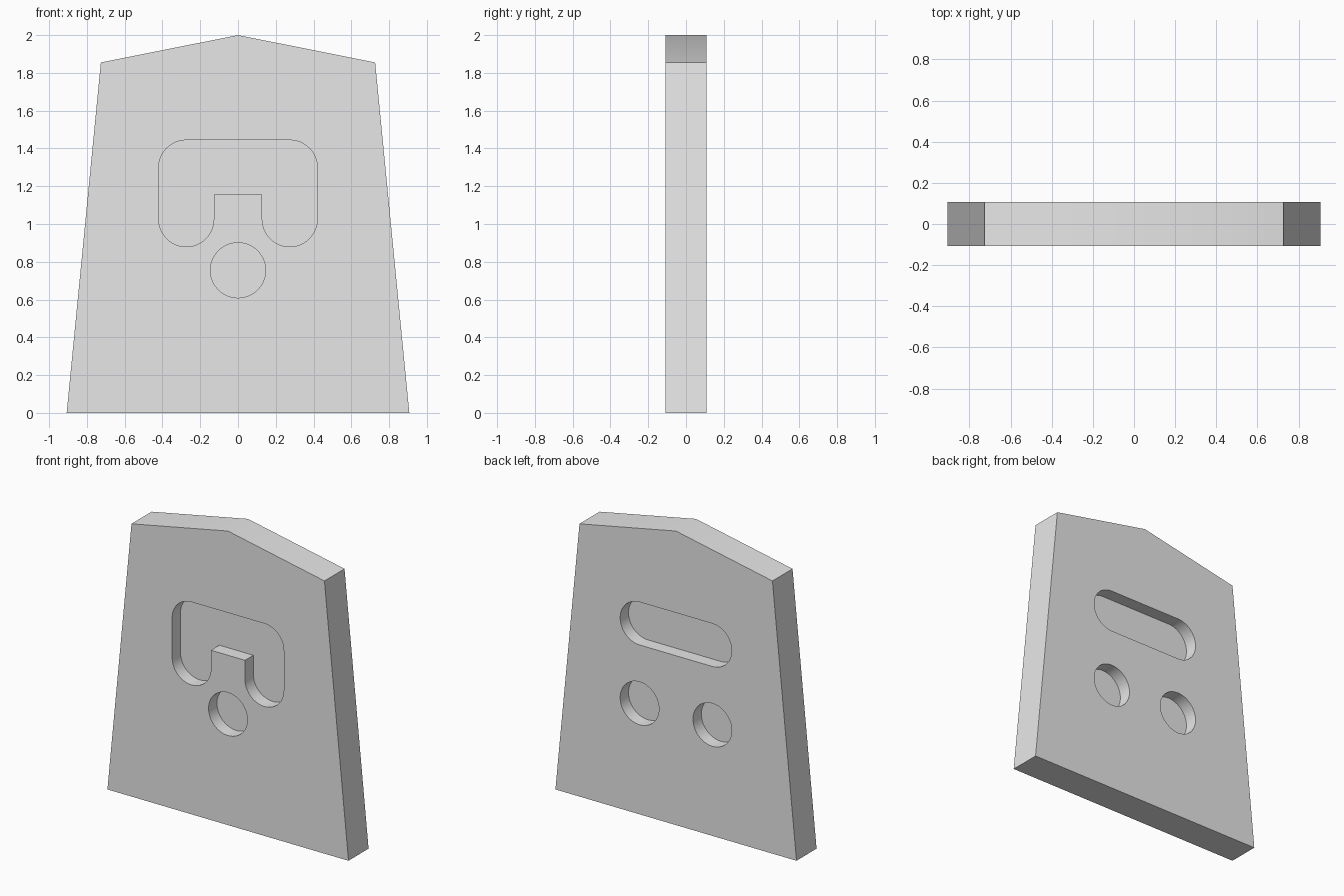
import bpy
import bmesh
from math import cos, sin, radians

cube = bpy.data.objects.get("Cube")
if cube:
    bpy.data.objects.remove(cube, do_unlink=True)

HALF = 0.108    # half the slab thickness
DEPTH = 0.09    # depth of every recess
R = 0.146       # radius of rounded ends and round recesses

grey = bpy.data.materials.new("plain grey")
grey.use_nodes = True
colour = (0.8, 0.8, 0.8, 1)
grey.diffuse_color = colour
grey.node_tree.nodes["Principled BSDF"].inputs["Base Color"].default_value = colour


def arc(cx, cz, start, end, steps=24):
    """Points of an arc in the x-z plane, angles in degrees."""
    angles = [radians(start + (end - start) * i / steps) for i in range(steps + 1)]
    return [(cx + R * cos(a), cz + R * sin(a)) for a in angles]


def prism(name, outline, y0, y1):
    """Extrude an x-z outline from y0 to y1."""
    bm = bmesh.new()
    face = bm.faces.new([bm.verts.new((x, y0, z)) for x, z in outline])
    moved = bmesh.ops.extrude_face_region(bm, geom=[face], use_keep_orig=True)["geom"]
    verts = [v for v in moved if isinstance(v, bmesh.types.BMVert)]
    bmesh.ops.translate(bm, verts=verts, vec=(0, y1 - y0, 0))
    bmesh.ops.recalc_face_normals(bm, faces=bm.faces)
    mesh = bpy.data.meshes.new(name)
    bm.to_mesh(mesh)
    bm.free()
    mesh.materials.append(grey)
    obj = bpy.data.objects.new(name, mesh)
    bpy.context.collection.objects.link(obj)
    return obj


def circle(cx, cz):
    return arc(cx, cz, 0, 360, 48)[:-1]


# Tapered slab with a shallow peak
slab = prism("slab", [(-0.907, 0), (0.907, 0), (0.726, 1.855), (0, 2), (-0.726, 1.855)],
             -HALF, HALF)

# Front recesses: two-legged arch above a round hole
leg_x, corner_z, leg_z = 0.274, 1.298, 1.026
arch = (arc(leg_x, corner_z, 0, 90) + arc(-leg_x, corner_z, 90, 180)
        + arc(-leg_x, leg_z, 180, 360)
        + [(R - leg_x, 1.155), (leg_x - R, 1.155)]
        + arc(leg_x, leg_z, 180, 360))
front = [arch, circle(0, 0.755)]

# Back recesses: wide slot above two round holes
slot = arc(leg_x, corner_z, -90, 90) + arc(-leg_x, corner_z, 90, 270)
back = [slot, circle(-leg_x, 0.755), circle(leg_x, 0.755)]

cutters = [prism("front_cutter", o, -0.3, DEPTH - HALF) for o in front]
cutters += [prism("back_cutter", o, HALF - DEPTH, 0.3) for o in back]

# Cut every recess into the slab
bpy.ops.object.select_all(action="DESELECT")
bpy.context.view_layer.objects.active = slab
slab.select_set(True)
for cutter in cutters:
    cutter.hide_render = True
    mod = slab.modifiers.new("recess", "BOOLEAN")
    mod.operation = "DIFFERENCE"
    mod.solver = "EXACT"
    mod.object = cutter
    bpy.ops.object.modifier_apply(modifier=mod.name)
    bpy.data.objects.remove(cutter, do_unlink=True)

bpy.ops.object.shade_smooth_by_angle(angle=radians(30))
